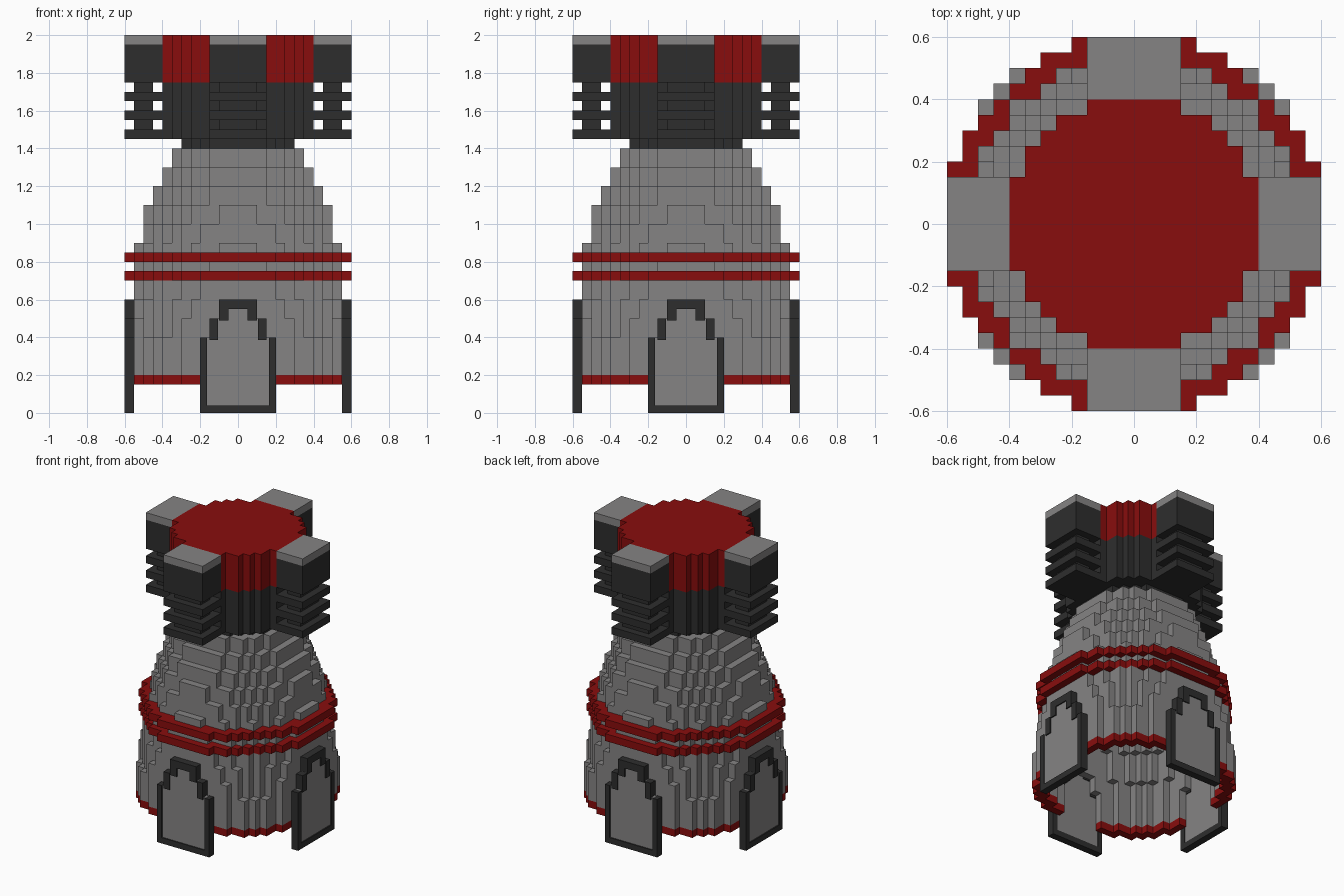
import bpy, bmesh, math
from mathutils import Matrix

if "Cube" in bpy.data.objects:
    bpy.data.objects.remove(bpy.data.objects["Cube"])

U = 0.05  # block size


def colour(name, rgb):
    m = bpy.data.materials.new(name)
    m.diffuse_color = (*rgb, 1)
    m.use_nodes = True
    m.node_tree.nodes["Principled BSDF"].inputs["Base Color"].default_value = m.diffuse_color
    return m


GREY = colour("stone grey", (0.235, 0.23, 0.23))
DARK = colour("charcoal", (0.027, 0.027, 0.027))
RED = colour("deep red", (0.25, 0.004, 0.004))


def finish(bm, name, mats):
    bmesh.ops.recalc_face_normals(bm, faces=bm.faces)
    me = bpy.data.meshes.new(name)
    bm.to_mesh(me)
    bm.free()
    for m in mats:
        me.materials.append(m)
    ob = bpy.data.objects.new(name, me)
    bpy.context.collection.objects.link(ob)
    return ob


def blocks(name, cells, mats):
    """Outer skin of a dict {(i, j, k): material slot} of unit blocks."""
    bm = bmesh.new()
    verts = {}

    def vert(p):
        if p not in verts:
            verts[p] = bm.verts.new([c * U for c in p])
        return verts[p]

    for c, slot in cells.items():
        for axis in range(3):
            for side in (0, 1):
                n = list(c)
                n[axis] += 2 * side - 1
                if tuple(n) in cells:
                    continue
                quad = []
                for a, b in ((0, 0), (1, 0), (1, 1), (0, 1)):
                    p = list(c)
                    p[axis] += side
                    p[(axis + 1) % 3] += a
                    p[(axis + 2) % 3] += b
                    quad.append(vert(tuple(p)))
                if not side:
                    quad.reverse()
                bm.faces.new(quad).material_index = slot
    me = bpy.data.meshes.new(name)
    bm.to_mesh(me)
    bm.free()
    for m in mats:
        me.materials.append(m)
    ob = bpy.data.objects.new(name, me)
    bpy.context.collection.objects.link(ob)


def boxes(name, spans, mat, turn):
    """Boxes given as (x0, x1, y0, y1, z0, z1), turned about z."""
    bm = bmesh.new()
    for x0, x1, y0, y1, z0, z1 in spans:
        m = (Matrix.Rotation(turn, 4, 'Z')
             @ Matrix.Translation(((x0 + x1) / 2, (y0 + y1) / 2, (z0 + z1) / 2))
             @ Matrix.Diagonal((x1 - x0, y1 - y0, z1 - z0, 1)))
        bmesh.ops.create_cube(bm, size=1, matrix=m)
    finish(bm, name, [mat])


def disc():
    """Every block column with its squared distance and larger offset."""
    for i in range(-12, 12):
        for j in range(-12, 12):
            x, y = abs(i + 0.5), abs(j + 0.5)
            yield i, j, x * x + y * y, max(x, y)


# Hollow rounded hull: squared radius for each pair of layers
radii = [147, 147, 147, 147, 142, 136, 130, 122, 113, 103.5, 93, 81, 68, 54]
hull = {}
for k in range(3, 28):
    r2 = radii[k // 2]
    inner = (math.sqrt(r2) - 1.2) ** 2 if k < 27 else -1
    for i, j, d, m in disc():
        if inner < d <= r2 and m < 11:
            hull[i, j, k] = 1 if k == 3 else 0
blocks("hull", hull, [GREY, RED])

# Two red bands around the hull
for label, k in (("lower", 14), ("upper", 16)):
    inner = (math.sqrt(radii[k // 2])) ** 2
    band = {(i, j, k): 0 for i, j, d, m in disc()
            if inner < d and (d < 142 or (d < 145 and m > 11))}
    blocks(label + "_band", band, [RED])

# Neck and round turret drum, red on its upper half
drum = {}
for i, j, d, m in disc():
    if d <= 37:
        drum[i, j, 28] = 0
    if d <= 64:
        for k in range(29, 40):
            drum[i, j, k] = 1 if k >= 35 else 0
blocks("turret_drum", drum, [DARK, RED])

# Four doors and four finned turret arms, one per side
for n, side in enumerate(("front", "right", "back", "left")):
    turn = n * math.pi / 2
    a, b = -0.6, -0.55
    frame = [(-0.165, 0.165, a, b, 0, 0.04), (-0.1, 0.1, a, b, 0.55, 0.6)]
    for s in (-1, 1):
        for p, q, z0, z1 in ((0.165, 0.2, 0, 0.4), (0.105, 0.15, 0.385, 0.5),
                             (0.05, 0.1, 0.49, 0.55)):
            frame.append((min(s * p, s * q), max(s * p, s * q), a, b, z0, z1))
    boxes(side + "_door_frame", frame, DARK, turn)
    p, q = -0.592, -0.555
    boxes(side + "_door_panel", [(-0.165, 0.165, p, q, 0.04, 0.4),
                                 (-0.105, 0.105, p, q, 0.4, 0.5),
                                 (-0.05, 0.05, p, q, 0.5, 0.55)], GREY, turn)

    fins = [(-0.15, 0.15, -0.6, -0.4, z, z + 0.05) for z in (1.45, 1.55, 1.65)]
    core = [(-0.1, 0.1, -0.55, -0.45, z, z + 0.05) for z in (1.5, 1.6, 1.7)]
    head = [(-0.15, 0.15, -0.6, -0.4, 1.75, 1.95)]
    boxes(side + "_arm", fins + core + head, DARK, turn)
    boxes(side + "_arm_cap", [(-0.15, 0.15, -0.6, -0.4, 1.95, 2.0)], GREY, turn)
